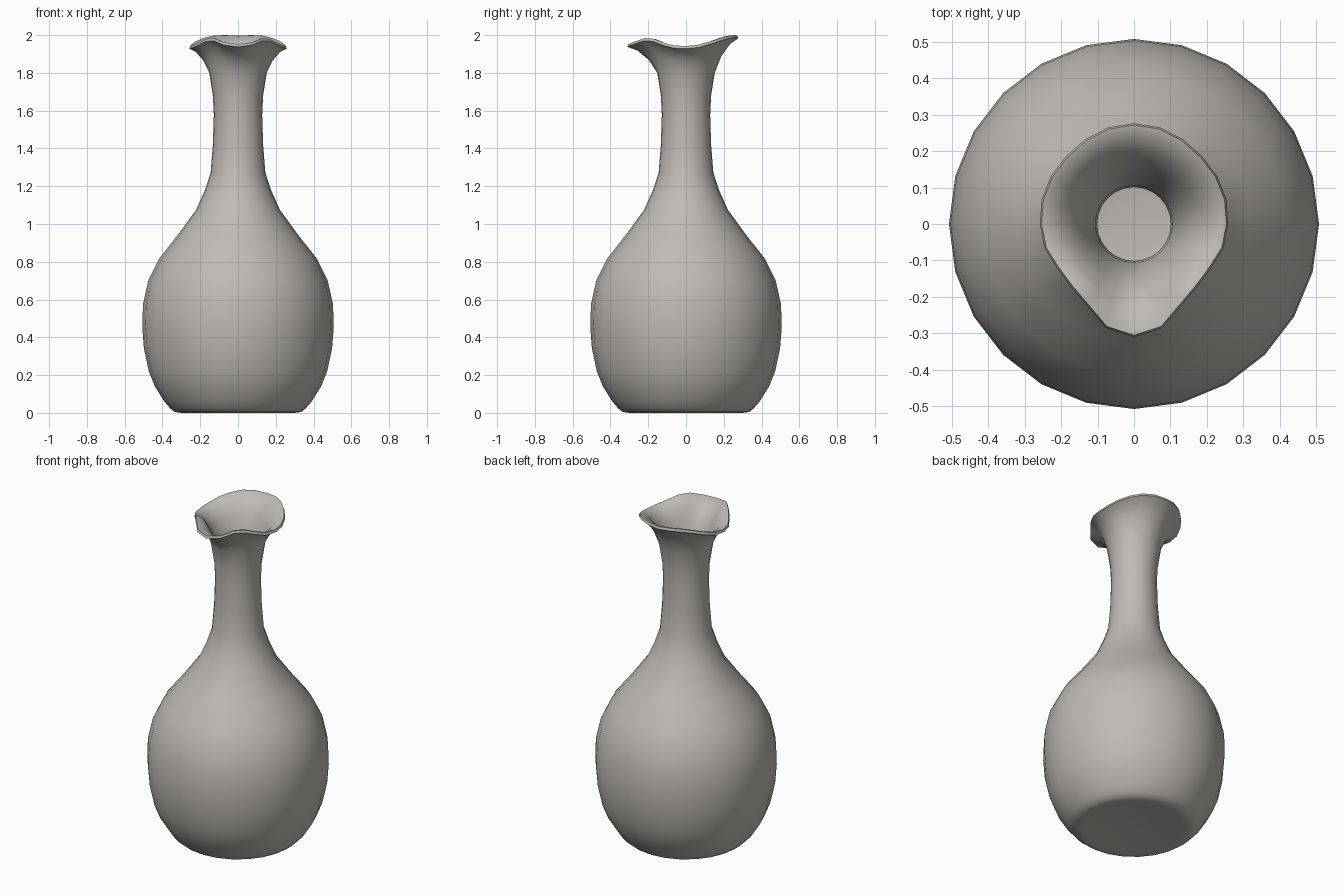
import bpy, bmesh, math

N = 24

# one clay colour
clay = bpy.data.materials.new("warm grey clay")
clay.diffuse_color = (0.52, 0.495, 0.46, 1)

# (radius, height) of the outside, bottom to top
OUTER = [(0.27, 0.006), (0.30, 0.0), (0.335, 0.005), (0.36, 0.025), (0.39, 0.06),
         (0.44, 0.14), (0.472, 0.22), (0.498, 0.34), (0.507, 0.455), (0.503, 0.575),
         (0.475, 0.70), (0.415, 0.82), (0.32, 0.94), (0.222, 1.075), (0.175, 1.18),
         (0.145, 1.27), (0.133, 1.42), (0.128, 1.58), (0.133, 1.68), (0.152, 1.80)]
# inside, top to bottom
INNER = [(0.128, 1.79), (0.106, 1.68), (0.101, 1.58), (0.106, 1.42), (0.118, 1.27),
         (0.195, 1.075), (0.385, 0.82), (0.445, 0.70), (0.477, 0.455), (0.44, 0.22),
         (0.36, 0.08), (0.30, 0.04)]

# lip shape: (degrees from the front, radius, height), same on both sides
LIP = [(0, 0.31, 1.95), (15, 0.295, 1.96), (30, 0.258, 1.982), (45, 0.244, 1.978),
       (60, 0.243, 1.958), (75, 0.254, 1.943), (90, 0.258, 1.94), (105, 0.262, 1.947),
       (120, 0.263, 1.965), (135, 0.263, 1.983), (150, 0.268, 1.995), (165, 0.274, 1.998),
       (180, 0.276, 1.995)]


def lip(i):
    return LIP[min(i, N - i)][1:]


def ring(bm, fn):
    verts = []
    for i in range(N):
        r, z = fn(i)
        a = math.radians(-90) + 2 * math.pi * i / N
        verts.append(bm.verts.new((r * math.cos(a), r * math.sin(a), z)))
    return verts


def between(r0, z0, t, u, dr=0.0, dz=0.0):
    # ring blended from the round neck to the wavy lip
    def fn(i):
        r, z = lip(i)
        return r0 + (r - r0) * t + dr, z0 + (z - z0) * u + dz
    return fn


bm = bmesh.new()
rings = [ring(bm, lambda i, p=p: p) for p in OUTER]
# flared lip, outside, rolled edge, inside
rings.append(ring(bm, between(0.152, 1.80, 0.28, 0.45)))
rings.append(ring(bm, between(0.152, 1.80, 0.65, 0.78)))
rings.append(ring(bm, between(0.152, 1.80, 1.0, 1.0, 0, -0.012)))
rings.append(ring(bm, between(0.152, 1.80, 1.0, 1.0, -0.005, 0.002)))
rings.append(ring(bm, between(0.152, 1.80, 1.0, 1.0, -0.02, 0.0)))
rings.append(ring(bm, between(0.152, 1.80, 0.6, 0.78, -0.017, 0.01)))
rings.append(ring(bm, between(0.152, 1.80, 0.25, 0.45, -0.02, 0.005)))
rings += [ring(bm, lambda i, p=p: p) for p in INNER]

for a, b in zip(rings, rings[1:]):
    for i in range(N):
        j = (i + 1) % N
        bm.faces.new((a[i], a[j], b[j], b[i]))
# underside and inner floor
bm.faces.new(rings[0][::-1])
bm.faces.new(rings[-1])
bmesh.ops.recalc_face_normals(bm, faces=bm.faces)

mesh = bpy.data.meshes.new("vase")
bm.to_mesh(mesh)
bm.free()
mesh.materials.append(clay)
vase = bpy.data.objects.new("vase", mesh)
bpy.context.collection.objects.link(vase)
bpy.context.view_layer.objects.active = vase
vase.select_set(True)
bpy.ops.object.shade_smooth_by_angle(angle=math.radians(50))
